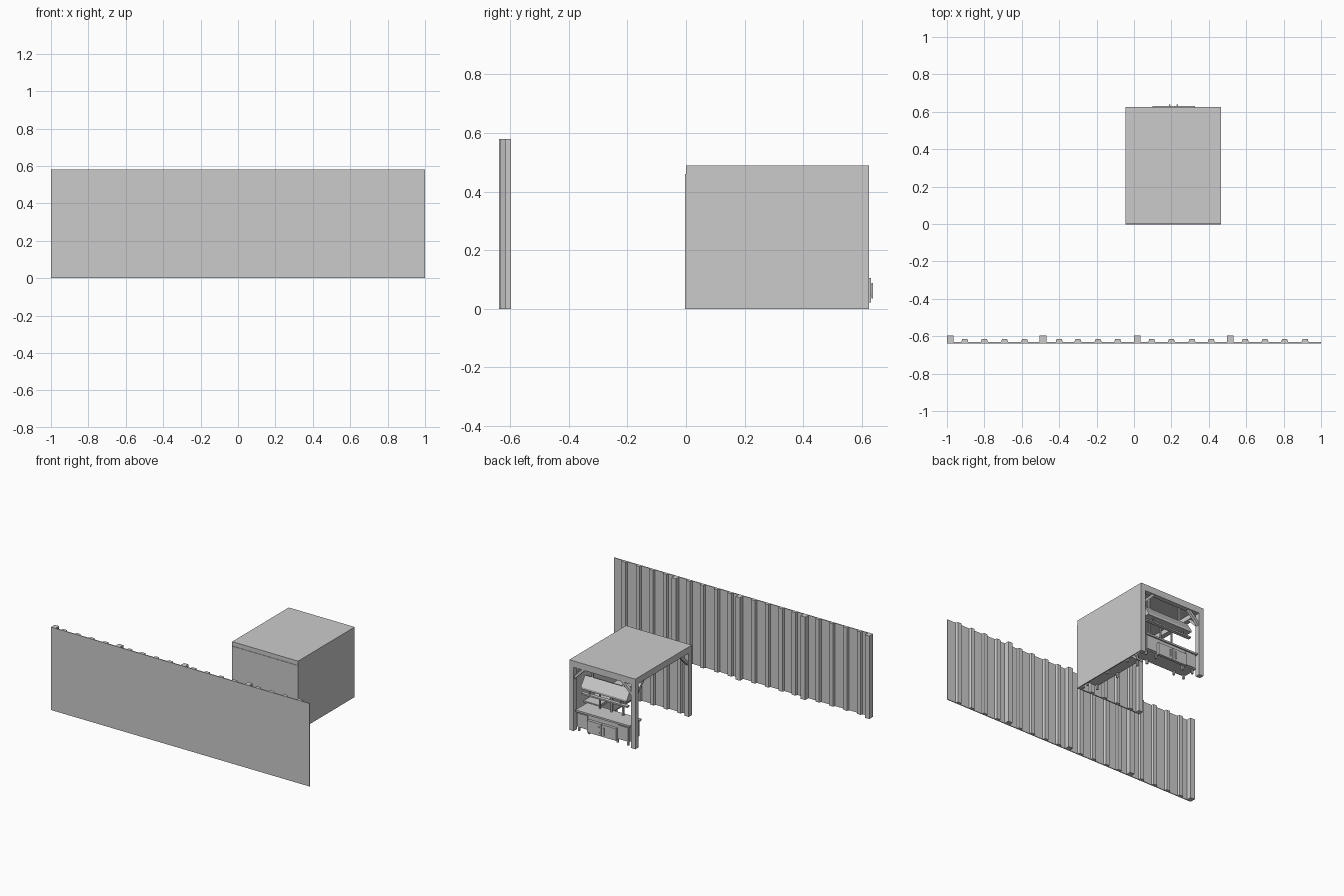
import bpy, bmesh, math
from mathutils import Vector

if "Cube" in bpy.data.objects:
    bpy.data.objects.remove(bpy.data.objects["Cube"])


def box(name, x0, x1, y0, y1, z0, z1):
    return prism(name, [(x0, y0), (x1, y0), (x1, y1), (x0, y1)],
                 lambda u, v, w: (u, v, w), z0, z1)


def prism(name, profile, place, w0, w1):
    """Extrude a closed 2D profile; place maps (u, v, w) to x, y, z."""
    bm = bmesh.new()
    rings = [[bm.verts.new(place(u, v, w)) for u, v in profile] for w in (w0, w1)]
    n = len(profile)
    bm.faces.new(rings[0])
    bm.faces.new(rings[1])
    for i in range(n):
        j = (i + 1) % n
        bm.faces.new((rings[0][i], rings[0][j], rings[1][j], rings[1][i]))
    bmesh.ops.recalc_face_normals(bm, faces=bm.faces)
    me = bpy.data.meshes.new(name)
    bm.to_mesh(me)
    bm.free()
    ob = bpy.data.objects.new(name, me)
    bpy.context.collection.objects.link(ob)
    return ob


def up(u, v, w):
    return (u, v, w)


def along_x(u, v, w):
    return (w, u, v)


def along_y(u, v, w):
    return (u, w, v)


def rib(name, x, y, depth, height):
    prism(name, [(x - .019, y), (x - .014, y + depth), (x + .014, y + depth), (x + .019, y)],
          up, 0, height)


# Long fence: flat sheet, trapezoid ribs and deeper posts behind it
box("fence_sheet", -1, 1, -.638, -.632, 0, .58)
for px in (-1, -.504, 0, .496):
    box("fence_post", px, px + .035, -.632, -.597, 0, .58)
for x in (-.905, -.8, -.692, -.585, -.4, -.3, -.192, -.087,
          .095, .2, .31, .413, .595, .7, .805, .915):
    rib("fence_rib", x, -.632, .016, .58)

# Shelter: roof, solid right wall and ribbed front wall
X0, X1, Y0, Y1, H, T = -.045, .465, 0, .625, .49, .034
box("roof", X0, X1, Y0, Y1, .478, H)
box("right_wall", X1 - .007, X1, Y0, Y1, 0, H)
box("front_wall", X0, X1, -.003, .005, 0, .46)
for i in range(4):
    rib("front_wall_rib", .04 + i * .105, .005, .016, .46)

# Timber frame
for x in (X0, X1 - T):
    for y in (Y0, Y1 - T):
        box("corner_post", x, x + T, y, y + T, 0, .478)
    box("side_beam", x, x + T, Y0, Y1, .445, .478)
for y in (Y0, Y1 - T):
    box("cross_beam", X0, X1, y, y + T, .445, .478)


def brace(place, corner, sign, w):
    # diagonal strut between post and beam
    prism("corner_brace", [(corner, .36), (corner, .385), (corner + sign * .06, .445),
                           (corner + sign * .085, .445)], place, w + .007, w + T - .007)


for y in (Y0, Y1 - T):
    brace(along_y, X0 + T, 1, y)
    brace(along_y, X1 - T, -1, y)
for x in (X0, X1 - T):
    brace(along_x, Y0 + T, 1, x)
    brace(along_x, Y1 - T, -1, x)

# Back counter with cabinet body, worktop, three bays and feet
box("counter_body", .01, .415, .5, .612, .03, .138)
box("counter_top", .0, .42, .49, .622, .138, .15)
for a, b in ((.015, .095), (.33, .41)):
    box("counter_panel", a, b, .612, .618, .038, .13)
for x in (.02, .1, .32, .40):
    for y in (.51, .595):
        box("counter_foot", x, x + .012, y, y + .012, 0, .03)

# Outward doors with bar handles
for a, b in ((.1, .211), (.214, .325)):
    box("cabinet_door", a, b, .612, .631, .022, .106)
for x in (.19, .232):
    box("door_handle", x - .004, x + .004, .634, .638, .035, .088)
    for z in (.04, .078):
        box("handle_mount", x - .003, x + .003, .629, .636, z, z + .005)

# Side counter along the right wall
box("side_counter_body", .345, .45, .05, .47, .035, .138)
box("side_counter_top", .335, .456, .04, .48, .138, .15)
for i in range(3):
    box("side_counter_door", .339, .345, .06 + i * .14, .185 + i * .14, .045, .13)
for y in (.06, .255, .45):
    for x in (.35, .43):
        box("side_counter_foot", x, x + .012, y, y + .012, 0, .035)

# Overhead canopy: sloped panel, lower rail and hanging rods
prism("canopy", [(.53, .365), (.56, .378), (.605, .312), (.605, .298), (.53, .298)],
      along_x, .035, .39)
box("lower_rail", .035, .39, .575, .6, .258, .268)
for x in (.09, .33):
    box("hanging_rod", x, x + .012, .545, .557, .36, .478)
    box("rail_hanger", x, x + .008, .583, .591, .262, .305)

# Uprights standing on the counter
for x in (.12, .21, .30):
    box("counter_upright", x, x + .01, .51, .52, .15, .30)
